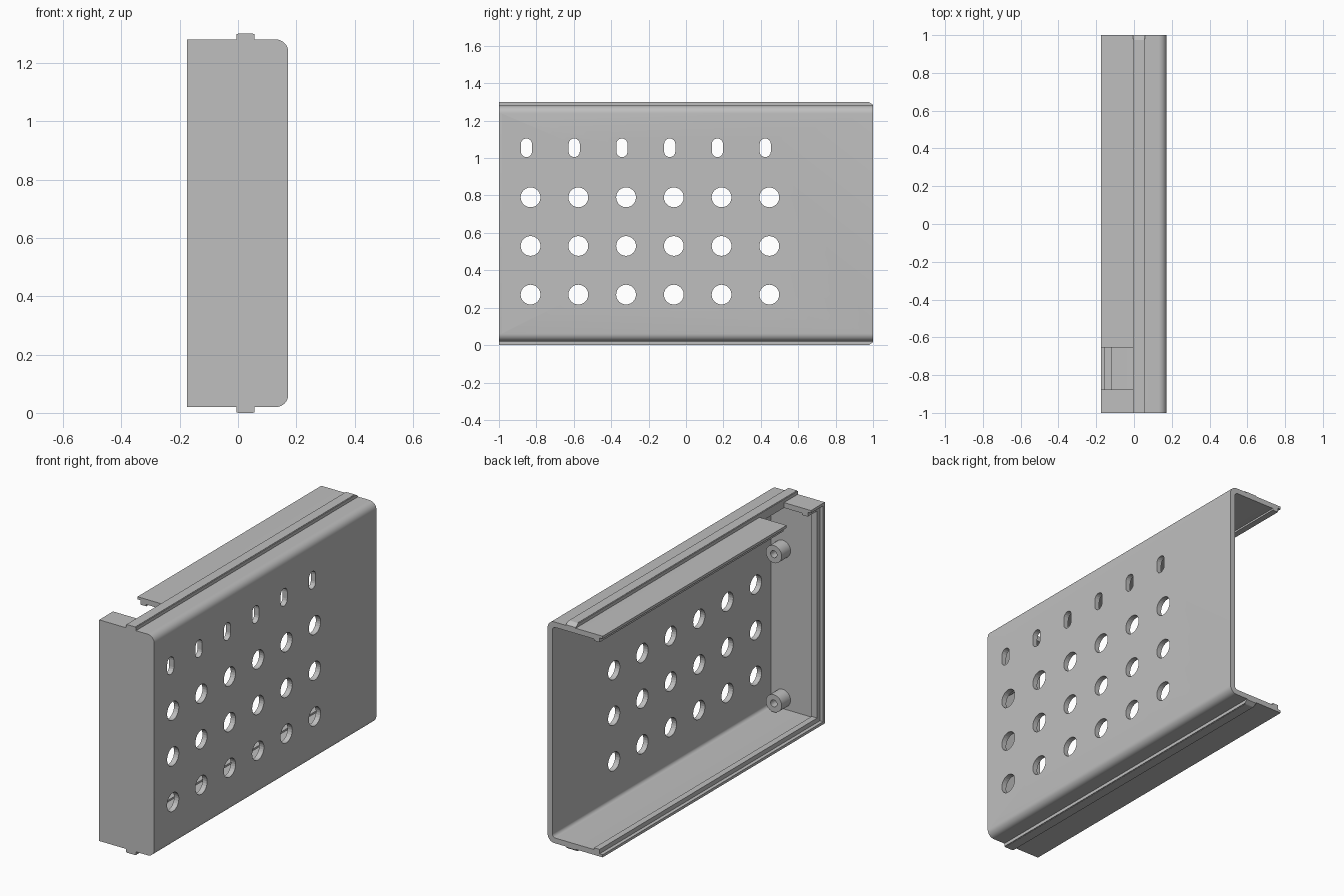
import bpy, bmesh, math
from mathutils import Vector

cube = bpy.data.objects.get("Cube")
if cube:
    bpy.data.objects.remove(cube, do_unlink=True)

grey = bpy.data.materials.new("light grey")
grey.use_nodes = True
grey.diffuse_color = (0.52, 0.52, 0.52, 1)
grey.node_tree.nodes["Principled BSDF"].inputs["Base Color"].default_value = grey.diffuse_color

L, R = -0.175, 0.172      # open edge and perforated wall
B, T = 0.02, 1.28         # lower and upper outer faces
MID = (B + T) / 2
WALL, RIDGE, TIP = 0.03, 0.04, 0.015
RIDGE_X, TIP_X = -0.12, -0.155


def prism(name, points, axis, lo, hi):
    """Extrude a 2D outline along an axis: x uses (y, z), y uses (x, z)."""
    def place(p, d):
        return Vector((d, p[0], p[1])) if axis == "x" else Vector((p[0], d, p[1]))
    bm = bmesh.new()
    face = bm.faces.new([bm.verts.new(place(p, lo)) for p in points])
    ext = bmesh.ops.extrude_face_region(bm, geom=[face])
    verts = [v for v in ext["geom"] if isinstance(v, bmesh.types.BMVert)]
    bmesh.ops.translate(bm, verts=verts, vec=place((0, 0), hi - lo))
    bmesh.ops.recalc_face_normals(bm, faces=bm.faces)
    mesh = bpy.data.meshes.new(name)
    bm.to_mesh(mesh)
    bm.free()
    mesh.materials.append(grey)
    ob = bpy.data.objects.new(name, mesh)
    bpy.context.collection.objects.link(ob)
    return ob


def arc(cx, cz, r, start, end, n=8):
    angles = [math.radians(start + (end - start) * i / n) for i in range(n + 1)]
    return [(cx + r * math.cos(a), cz + r * math.sin(a)) for a in angles]


def rect(a0, a1, b0, b1):
    return [(a0, b0), (a1, b0), (a1, b1), (a0, b1)]


def outline(left, inset, r):
    """Corners rounded on the perforated wall side, from low left to top left."""
    x, lo, hi = R - inset, B + inset, T - inset
    return ([(left, lo)] + arc(x - r, lo + r, r, -90, 0)
            + arc(x - r, hi - r, r, 0, 90) + [(left, hi)])


def cut(target, cutters):
    for c in cutters:
        c.hide_render = True
        c.hide_set(True)
        c.display_type = "WIRE"
        mod = target.modifiers.new("cut", "BOOLEAN")
        mod.object, mod.operation, mod.solver = c, "DIFFERENCE", "EXACT"


def smooth(ob):
    bpy.ops.object.select_all(action="DESELECT")
    bpy.context.view_layer.objects.active = ob
    ob.select_set(True)
    bpy.ops.object.shade_smooth_by_angle(angle=math.radians(30))


# Channel shell: wall, two flanges and their stepped lips
lower_lip = [(RIDGE_X, B + WALL), (RIDGE_X, B + RIDGE), (TIP_X, B + RIDGE),
             (TIP_X, B + TIP), (L, B + TIP)]
upper_lip = [(x, B + T - z) for x, z in lower_lip]
inner = outline(RIDGE_X, WALL, 0.02)[1:-1]
profile = outline(L, 0, 0.042) + upper_lip[::-1] + inner[::-1] + lower_lip
shell = prism("channel_shell", profile, "y", -0.985, 1)

# Wall perforations, three rows of round holes and one of slots
cutters = []
for i in range(6):
    y = -0.831 + 0.2553 * i
    for z in (0.27, 0.53, 0.79):
        cutters.append(prism("round_hole_cutter", arc(y, z, 0.053, 0, 345, 23), "x", 0.1, 0.2))
    y -= 0.022
    slot = arc(y, 1.075, 0.03, 0, 180) + arc(y, 1.035, 0.03, 180, 360)
    cutters.append(prism("slot_cutter", slot, "x", 0.1, 0.2))

# Notch through the upper flange
cutters.append(prism("notch_cutter", rect(-0.2, -0.005, 1.15, 1.4), "y", -0.875, -0.655))
cut(shell, cutters)
smooth(shell)

# Closed end with the same stepped rim
end = prism("end_wall", outline(TIP_X, 0, 0.042), "y", -1, -1 + WALL)
smooth(end)
prism("end_wall_ridge", rect(TIP_X, RIDGE_X, B + TIP, T - TIP), "y", -1 + WALL, -1 + RIDGE)
prism("end_wall_lip", rect(L, TIP_X, B, T), "y", -1, -1 + TIP)

# Guide ribs along the outside of both flanges
for name, base, s in (("upper_rib", T, 1), ("lower_rib", B, -1)):
    side = [(-1, base - 0.005 * s), (1, base - 0.005 * s), (1, base + 0.004 * s),
            (0.98, base + 0.018 * s), (-1, base + 0.018 * s)]
    prism(name, side, "x", -0.005, 0.057)
    # Narrower crown gives the rib its softened edges
    crown = [(-1, base + 0.018 * s), (0.98, base + 0.018 * s),
             (0.975, base + 0.02 * s), (-1, base + 0.02 * s)]
    prism(name + "_crown", crown, "x", 0, 0.052)

# Hollow screw bosses on the inside of the closed end
for name, z in (("upper_boss", 0.96), ("lower_boss", 0.11)):
    boss = prism(name, arc(0.07, z, 0.05, 0, 345, 23), "y", -0.975, -0.89)
    cut(boss, [prism(name + "_cutter", arc(0.07, z, 0.02, 0, 345, 23), "y", -0.96, -0.85)])
    smooth(boss)
